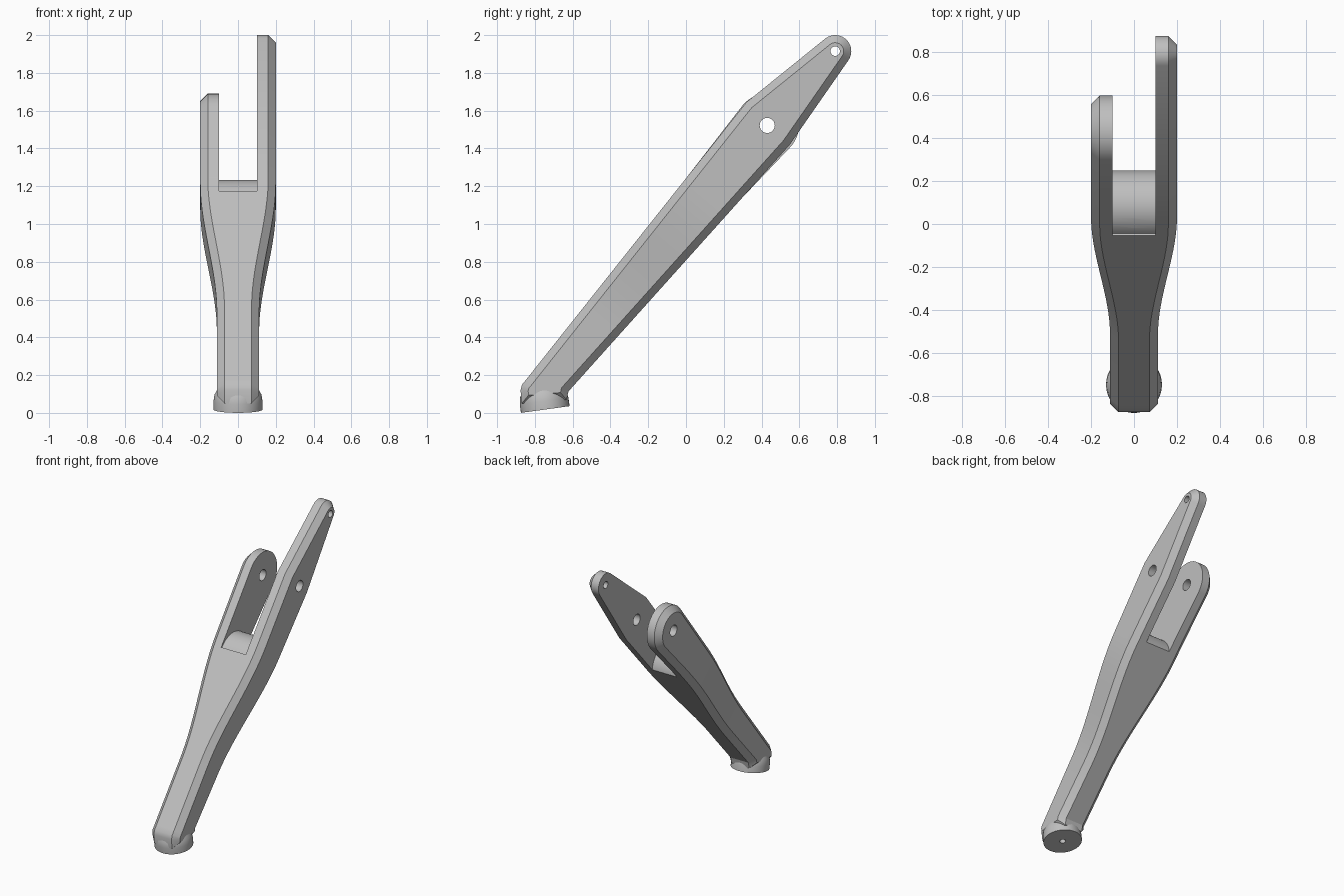
import bpy
import bmesh
from math import cos, sin, radians
from mathutils import Vector, Matrix

cube = bpy.data.objects.get("Cube")
if cube:
    bpy.data.objects.remove(cube, do_unlink=True)

CHAMFER = 0.04
WIDE, NARROW = 0.2, 0.112          # half widths at the fork and at the shank
AXIS = Vector((0, 0.645, 0.764))   # direction of the lever
FLARE = (0.08, 0.95)               # where the width starts and stops growing
PIVOT = (0.43, 1.522)
TIP = (0.79, 1.915)

grey = bpy.data.materials.new("plain grey")
grey.use_nodes = True
grey.diffuse_color = (0.52, 0.52, 0.52, 1)
grey.node_tree.nodes["Principled BSDF"].inputs["Base Color"].default_value = grey.diffuse_color


def make_object(name, bm):
    bmesh.ops.recalc_face_normals(bm, faces=bm.faces[:])
    mesh = bpy.data.meshes.new(name)
    bm.to_mesh(mesh)
    bm.free()
    obj = bpy.data.objects.new(name, mesh)
    bpy.context.collection.objects.link(obj)
    mesh.materials.append(grey)
    return obj


def smooth(obj):
    bpy.ops.object.select_all(action="DESELECT")
    obj.select_set(True)
    bpy.context.view_layer.objects.active = obj
    bpy.ops.object.shade_smooth_by_angle(angle=radians(28))


def arc(centre, r, start, end, n):
    angles = [radians(start + (end - start) * i / n) for i in range(n + 1)]
    return [(centre[0] + r * cos(a), centre[1] + r * sin(a)) for a in angles]


def inset(points, d):
    """Mitred inward offset of a counter-clockwise outline."""
    pts = [Vector(p) for p in points]
    result = []
    for i, p in enumerate(pts):
        a = (p - pts[i - 1]).normalized()
        b = (pts[(i + 1) % len(pts)] - p).normalized()
        n1, n2 = Vector((-a.y, a.x)), Vector((-b.y, b.x))
        result.append(p + (n1 + n2) * d / (1 + n1.dot(n2)))
    return result


def loft(layers):
    """Closed solid through outlines (x, points) stacked along x."""
    bm = bmesh.new()
    rings = [[bm.verts.new((x, p[0], p[1])) for p in pts] for x, pts in layers]
    n = len(rings[0])
    for low, high in zip(rings, rings[1:]):
        for i in range(n):
            j = (i + 1) % n
            bm.faces.new((low[i], low[j], high[j], high[i]))
    bm.faces.new(rings[0])
    bm.faces.new(rings[-1])
    return bm


def half_width(s):
    t = min(max((s - FLARE[0]) / (FLARE[1] - FLARE[0]), 0), 1)
    return NARROW + (WIDE - NARROW) * t * t * (3 - 2 * t)


def lever_half(name, side, end):
    """One side of the lever, chamfered outside and flared along its length."""
    back = [(-0.87, 0.05), (-0.632, 0.07), (-0.622, 0.114), (0.3, 1.1416)]
    front = [(0.0, 1.242), (-0.845, 0.178), (-0.868, 0.15), (-0.876, 0.12)]
    outline = back + end + front
    bm = loft([(0, outline), (side * (WIDE - CHAMFER), outline),
               (side * WIDE, inset(outline, CHAMFER))])
    steps = 18
    for i in range(steps + 1):
        s = FLARE[0] + (FLARE[1] - FLARE[0]) * i / steps
        bmesh.ops.bisect_plane(bm, geom=bm.verts[:] + bm.edges[:] + bm.faces[:],
                               plane_co=AXIS * s, plane_no=AXIS)
    for v in bm.verts:
        if abs(v.co.x) > 0.01:
            v.co.x -= side * (WIDE - half_width(v.co.dot(AXIS)))
    return make_object(name, bm)


# Long arm with a tapered tip, short arm with a round end
long_end = [(0.548, 1.418)] + arc(TIP, 0.085, -35, 129, 20) + [(0.32, 1.645)]
short_end = arc(PIVOT, 0.168, -42, 141, 24)
halves = [lever_half("long_half", 1, long_end), lever_half("short_half", -1, short_end)]

# Cutters: fork slot with a rounded floor, pivot hole, tip hole
floor = arc((0.085, 1.068), 0.165, -10, 142, 24)
slot = floor + [(-0.3, 1.37), (-0.3, 2.3), (1.2, 2.3), (1.2, 0.9)]
cutters = [make_object("slot_cutter", loft([(-0.1, slot), (0.1, slot)]))]
for name, centre, r in (("pivot_cutter", PIVOT, 0.04), ("tip_cutter", TIP, 0.025)):
    ring = arc(centre, r, 0, 345, 23)
    cutters.append(make_object(name, loft([(-0.4, ring), (0.4, ring)])))
for cutter in cutters:
    cutter.hide_render = True
for half in halves:
    for cutter in cutters:
        mod = half.modifiers.new("cut", "BOOLEAN")
        mod.operation = "DIFFERENCE"
        mod.solver = "EXACT"
        mod.object = cutter

# Weld both halves into one lever without the inner wall
bpy.context.view_layer.update()
graph = bpy.context.evaluated_depsgraph_get()
bm = bmesh.new()
for half in halves:
    cut_mesh = bpy.data.meshes.new_from_object(half.evaluated_get(graph))
    bm.from_mesh(cut_mesh)
    bpy.data.meshes.remove(cut_mesh)
wall = [f for f in bm.faces if all(abs(v.co.x) < 1e-4 for v in f.verts)]
bmesh.ops.delete(bm, geom=wall, context="FACES")
bmesh.ops.remove_doubles(bm, verts=bm.verts[:], dist=1e-4)
for f in bm.faces:
    f.material_index = 0
lever = make_object("forked_lever", bm)
for helper in halves + cutters:
    bpy.data.objects.remove(helper, do_unlink=True)
smooth(lever)

# Round foot with a small blind hole underneath
bm = bmesh.new()
profile = [(0, 0.055), (0.02, 0.055), (0.02, 0), (0.13, 0), (0.13, 0.045),
           (0.124, 0.08), (0.11, 0.105), (0, 0.105)]
verts = [bm.verts.new((r, 0, z)) for r, z in profile]
edges = [bm.edges.new(pair) for pair in zip(verts, verts[1:])]
bmesh.ops.spin(bm, geom=verts + edges, cent=(0, 0, 0), axis=(0, 0, 1),
               angle=radians(360), steps=40)
bmesh.ops.remove_doubles(bm, verts=bm.verts[:], dist=1e-4)
bmesh.ops.transform(bm, verts=bm.verts[:],
                    matrix=Matrix.Translation((0, -0.745, 0.018)) @ Matrix.Rotation(0.137, 4, "X"))
smooth(make_object("foot", bm))
